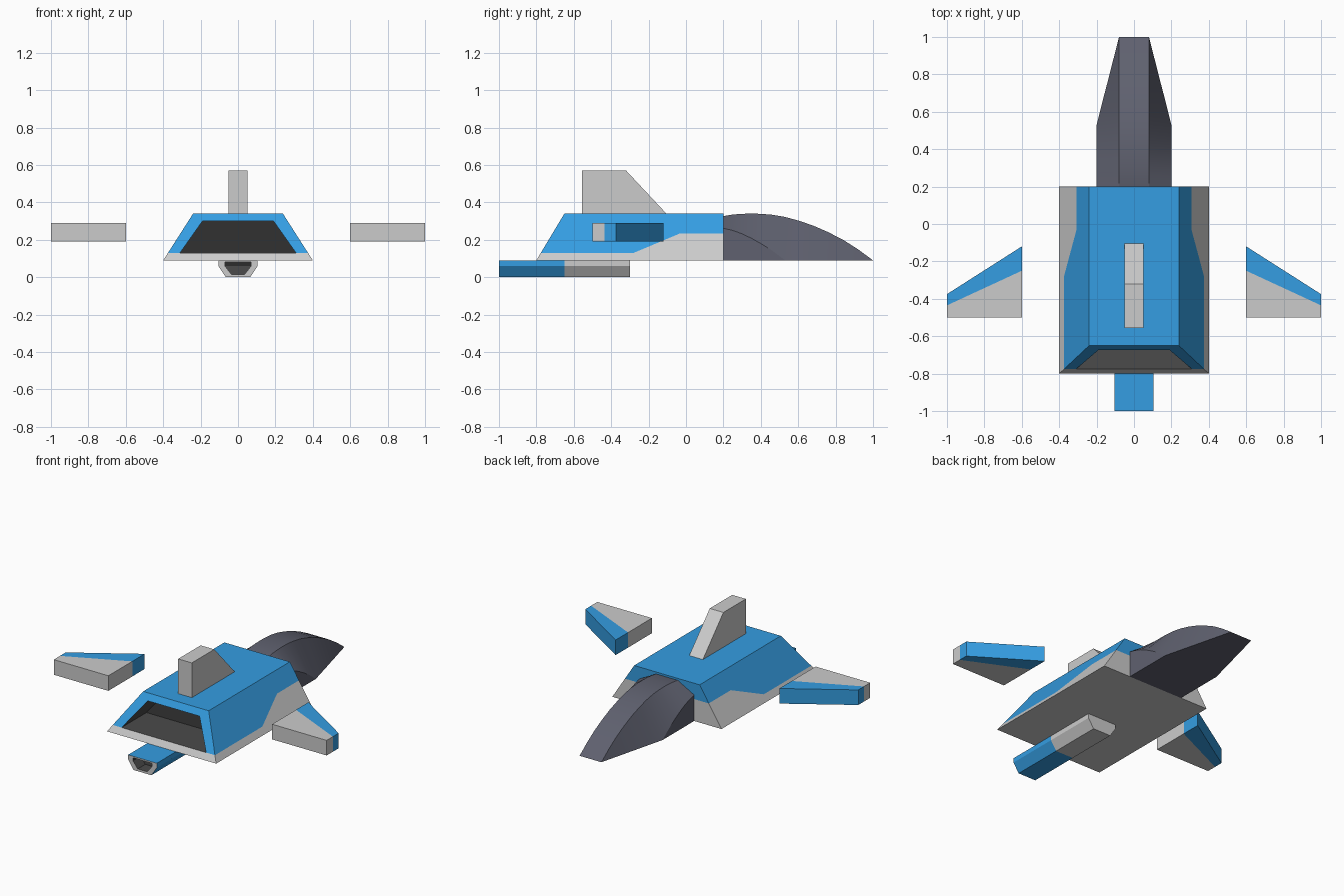
import bpy, bmesh
from mathutils import Vector

if "Cube" in bpy.data.objects:
    bpy.data.objects.remove(bpy.data.objects["Cube"])


def mat(name, rgb):
    m = bpy.data.materials.new(name)
    m.diffuse_color = (*rgb, 1)
    m.use_nodes = True
    m.node_tree.nodes["Principled BSDF"].inputs["Base Color"].default_value = m.diffuse_color
    return m


# Slot order: 0 plain grey, 1 blue, 2 dark grey, 3 black, 4 canopy
SLOTS = [None, mat("blue", (0.035, 0.34, 0.76)), mat("dark_grey", (0.07, 0.07, 0.07)),
         mat("black", (0.025, 0.025, 0.025)), mat("canopy_dark", (0.115, 0.12, 0.16))]


def loft(sections):
    """Closed skin through equal-length rings of points."""
    bm = bmesh.new()
    rings = [[bm.verts.new(p) for p in s] for s in sections]
    n = len(rings[0])
    for a, b in zip(rings, rings[1:]):
        for i in range(n):
            j = (i + 1) % n
            bm.faces.new((a[i], a[j], b[j], b[i]))
    bm.faces.new(rings[0])
    bm.faces.new(rings[-1])
    return bm


def recess(bm, inner, plane_y, depth):
    """Open the front-most end cap and sink a dark pocket along +y."""
    bm.normal_update()
    face = min(bm.faces, key=lambda f: f.calc_center_median().y)
    outer = list(face.verts)
    bm.faces.remove(face)
    pts = [(s * x, z) for x, z in inner for s in (1, -1)]
    rim, back = [], []
    for v in outer:
        x, z = min(pts, key=lambda p: (p[0] - v.co.x) ** 2 + (p[1] - v.co.z) ** 2)
        rim.append(bm.verts.new((x, plane_y(z), z)))
        back.append(bm.verts.new((x, plane_y(z) + depth, z)))
    n = len(outer)
    for i in range(n):
        j = (i + 1) % n
        bm.faces.new((outer[i], outer[j], rim[j], rim[i]))
        bm.faces.new((rim[i], rim[j], back[j], back[i])).material_index = 2
    bm.faces.new(back).material_index = 3


def cut(bm, co, no):
    bmesh.ops.bisect_plane(bm, geom=bm.verts[:] + bm.edges[:] + bm.faces[:],
                           plane_co=co, plane_no=no)


def finish(bm, name, paint=None):
    bmesh.ops.remove_doubles(bm, verts=bm.verts[:], dist=1e-4)
    bmesh.ops.recalc_face_normals(bm, faces=bm.faces[:])
    if paint:
        for f in bm.faces:
            f.material_index = paint(f.calc_center_median(), f.material_index)
    me = bpy.data.meshes.new(name)
    bm.to_mesh(me)
    bm.free()
    for m in SLOTS:
        me.materials.append(m)
    ob = bpy.data.objects.new(name, me)
    bpy.context.collection.objects.link(ob)
    return ob


# Hull: tapered block with a front intake and a stepped two-colour paint line
bm = loft([[(-x, y, z), (x, y, z), (x, 0.2, z), (-x, 0.2, z)]
           for x, y, z in ((0.4, -0.8, 0.09), (0.24, -0.65, 0.34))])
# front cap of the loft is a side quad; recess picks it as the lowest-y face
recess(bm, [(0.31, 0.13), (0.19, 0.30)], lambda z: -0.8 + 0.6 * (z - 0.09), 0.26)
slope = (0.235 - 0.13) / 0.25
cut(bm, (0, 0, 0.13), (0, 0, 1))
cut(bm, (0, 0, 0.235), (0, 0, 1))
cut(bm, (0, -0.28, 0.13), (0, -slope, 1))


def paint_hull(c, idx):
    line = min(max(0.13 + slope * (c.y + 0.28), 0.13), 0.235)
    return idx or int(c.z > line)


finish(bm, "hull", paint_hull)

# Canopy: arched nose with chamfered shoulders that run out to the floor
sections = []
for y, top, shoulder, w in (
        (0.2, 0.327, 0.262, 0.2), (0.25, 0.335, 0.25, 0.2), (0.3, 0.339, 0.232, 0.2),
        (0.35, 0.34, 0.208, 0.2), (0.4, 0.339, 0.18, 0.2), (0.46, 0.334, 0.143, 0.2),
        (0.53, 0.322, 0.09, 0.2), (0.6, 0.303, 0.09, 0.182), (0.68, 0.276, 0.09, 0.162),
        (0.76, 0.241, 0.09, 0.141), (0.84, 0.2, 0.09, 0.121), (0.92, 0.149, 0.09, 0.1),
        (1.0, 0.09, 0.09, 0.08)):
    half = [(w, 0.09), (w, shoulder), (0.08, top)]
    ring = half + [(-x, z) for x, z in reversed(half)]
    sections.append([(x, y, z) for x, z in ring])
bm = loft(sections[:-1])
# close the tip onto a flat front edge
bm.verts.ensure_lookup_table()
last = bm.verts[-6:]
cap = next(f for f in bm.faces if set(f.verts) == set(last))
bm.faces.remove(cap)
tip = [bm.verts.new((s * 0.08, 1.0, 0.09)) for s in (1, -1)]
bm.faces.new((last[2], last[3], tip[1], tip[0]))
bm.faces.new((last[0], last[5], tip[1], tip[0]))
for a, b, t in ((last[0], last[2], tip[0]), (last[5], last[3], tip[1])):
    m = last[1] if t is tip[0] else last[4]
    bm.faces.new((a, m, t))
    bm.faces.new((m, b, t))
canopy = finish(bm, "canopy", lambda c, i: 4)
bpy.context.view_layer.objects.active = canopy
canopy.select_set(True)
bpy.ops.object.shade_smooth_by_angle(angle=0.5)
canopy.select_set(False)

# Cannon: chamfered barrel under the hull, blue front half, hollow muzzle
half = [(0.105, 0.09), (0.105, 0.06), (0.065, 0.0)]
ring = half + [(-x, z) for x, z in reversed(half)]
bm = loft([[(x, y, z) for x, z in ring] for y in (-1.0, -0.65, -0.3)])
recess(bm, [(0.07, 0.08), (0.07, 0.06), (0.035, 0.015)], lambda z: -1.0, 0.08)
cut(bm, (0, 0, 0.06), (0, 0, 1))


def paint_cannon(c, idx):
    if idx == 3:
        return 3 if c.z > 0.06 else 2
    if idx == 2:
        return 2
    return int(-0.999 < c.y < -0.65)


finish(bm, "cannon", paint_cannon)

# Wings: detached swept slabs with blue leading edges
for side, label in ((1, "right"), (-1, "left")):
    plan = [(0.6, -0.5), (1.0, -0.5), (1.0, -0.375), (0.6, -0.12)]
    bm = loft([[(side * x, y, z) for x, y in plan] for z in (0.19, 0.29)])
    a, b = Vector((side * 0.6, -0.25, 0)), Vector((side * 1.0, -0.435, 0))
    cut(bm, a, (b - a).cross(Vector((0, 0, 1))))
    finish(bm, label + "_wing",
           lambda c, i: int(c.y > -0.25 - 0.4625 * (abs(c.x) - 0.6)))

# Tail fin on the roof
fin = [(-0.555, 0.34), (-0.555, 0.57), (-0.32, 0.57), (-0.105, 0.34)]
finish(loft([[(x, y, z) for y, z in fin] for x in (-0.05, 0.05)]), "tail_fin")
